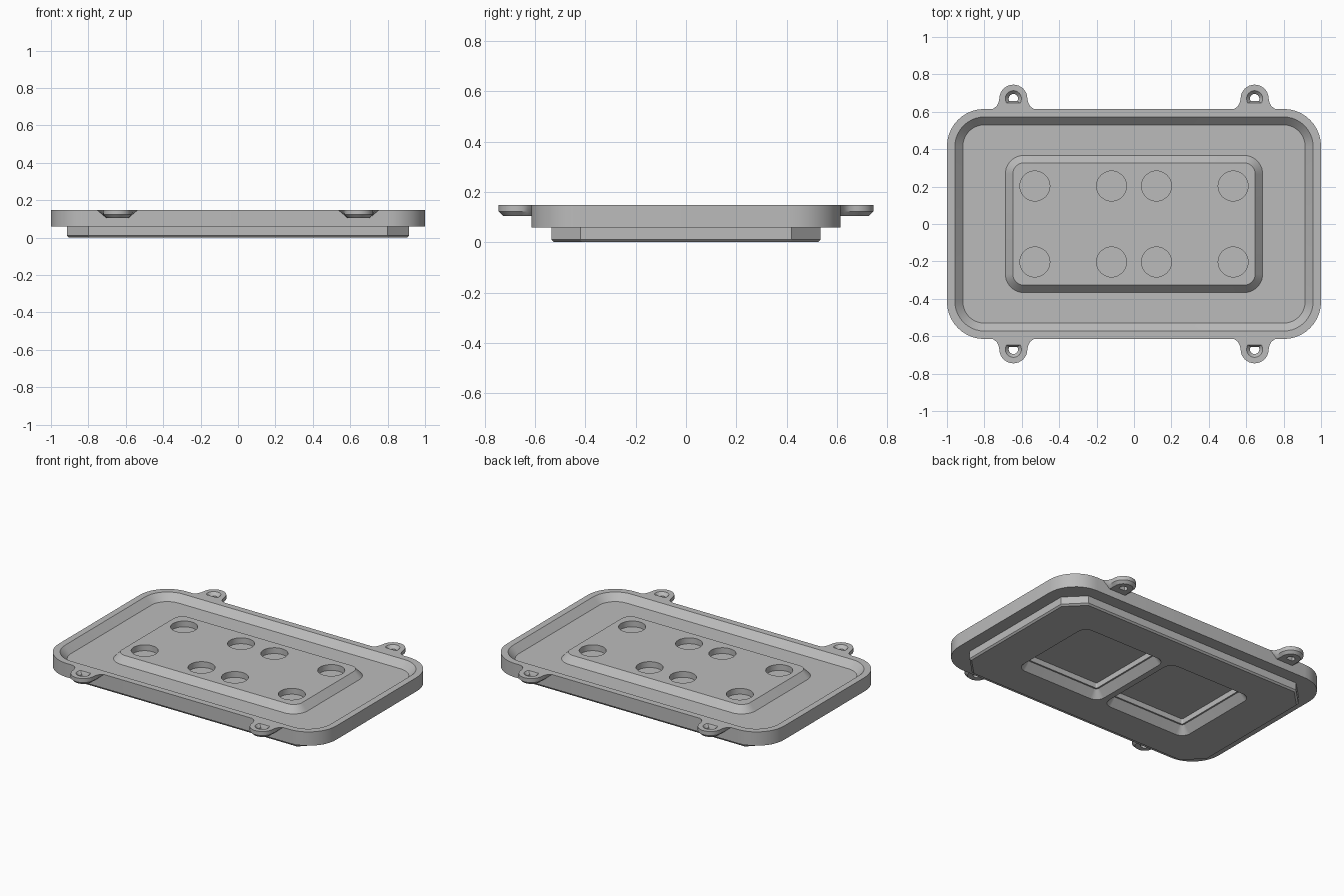
import bpy
import bmesh
from math import pi, cos, sin
from mathutils import Vector

cube = bpy.data.objects.get("Cube")
if cube:
    bpy.data.objects.remove(cube)

grey = bpy.data.materials.new("light grey")
grey.use_nodes = True
grey.diffuse_color = (0.5, 0.5, 0.5, 1)
grey.node_tree.nodes["Principled BSDF"].inputs["Base Color"].default_value = (0.5, 0.5, 0.5, 1)

STEPS = 10      # segments per rounded corner
TOP = 0.148     # rim height
FLANGE = 0.058  # underside of the flange
FLOOR = 0.105   # tray floor


def rounded(hx, hy, r, z, centre=(0, 0), flat=False):
    """Ring of a rectangle with rounded (or straight chamfered) corners."""
    ring = []
    for q, (sx, sy) in enumerate([(1, 1), (-1, 1), (-1, -1), (1, -1)]):
        corner = Vector((centre[0] + sx * (hx - r), centre[1] + sy * (hy - r), z))
        arc = [Vector((cos(a), sin(a), 0)) * r
               for a in ((q + i / STEPS) * pi / 2 for i in range(STEPS + 1))]
        if flat:
            arc = [arc[0].lerp(arc[-1], i / STEPS) for i in range(STEPS + 1)]
        ring += [corner + p for p in arc]
    return ring


def loft(name, rings, closed=False):
    """Skin rings with equal counts; cap the ends or close into a loop."""
    bm = bmesh.new()
    rows = [[bm.verts.new(p) for p in ring] for ring in rings]
    n = len(rows[0])
    pairs = list(zip(rows, rows[1:]))
    if closed:
        pairs.append((rows[-1], rows[0]))
    else:
        bm.faces.new(rows[0])
        bm.faces.new(rows[-1])
    for a, b in pairs:
        for i in range(n):
            j = (i + 1) % n
            bm.faces.new((a[i], a[j], b[j], b[i]))
    bmesh.ops.remove_doubles(bm, verts=bm.verts, dist=0.00001)
    bmesh.ops.recalc_face_normals(bm, faces=bm.faces)
    mesh = bpy.data.meshes.new(name)
    bm.to_mesh(mesh)
    bm.free()
    mesh.materials.append(grey)
    obj = bpy.data.objects.new(name, mesh)
    bpy.context.collection.objects.link(obj)
    return obj


def activate(obj):
    bpy.ops.object.select_all(action='DESELECT')
    obj.select_set(True)
    bpy.context.view_layer.objects.active = obj


def cut(obj, cutter):
    cutter.hide_render = True
    mod = obj.modifiers.new("cut", 'BOOLEAN')
    mod.operation = 'DIFFERENCE'
    mod.solver = 'EXACT'
    mod.object = cutter
    activate(obj)
    bpy.ops.object.modifier_apply(modifier=mod.name)
    bpy.data.objects.remove(cutter)


def finish(obj):
    activate(obj)
    bpy.ops.object.shade_smooth_by_angle(angle=0.5)


# Tray: chamfered base, rounded flange, sloped rim, floor and raised island
tray = loft("tray", [
    rounded(0.905, 0.525, 0.112, 0, flat=True),
    rounded(0.915, 0.535, 0.115, 0.01, flat=True),
    rounded(0.915, 0.535, 0.115, FLANGE, flat=True),
    rounded(1.0, 0.615, 0.2, FLANGE),
    rounded(1.0, 0.615, 0.2, TOP),
    rounded(0.958, 0.573, 0.16, TOP),
    rounded(0.915, 0.53, 0.115, FLOOR),
    rounded(0.688, 0.367, 0.1, FLOOR),
    rounded(0.648, 0.327, 0.06, TOP),
])

# Two stepped pockets under the island, with a rib between them
for side in (-1, 1):
    profile = [(0, -0.02), (0, 0), (0.04, 0.05), (0.05, 0.05), (0.05, 0.085)]
    cut(tray, loft("pocket_cutter", [
        rounded(0.31 - d, 0.31 - d, 0.06 - d, z, (side * 0.33, 0)) for d, z in profile]))

# Eight blind round holes in the island top
for x in (-0.53, -0.12, 0.12, 0.53):
    for y in (-0.203, 0.203):
        cut(tray, loft("hole_cutter", [
            rounded(0.08, 0.08, 0.08, z, (x, y)) for z in (0.11, 0.18)]))
finish(tray)


def lug_outline(flare, r, z):
    """Half-round tab that widens by flare where it meets the tray."""
    half = [(r + flare, -0.07), (r + flare, -0.055), (r + flare * 0.4, -0.04),
            (r + flare * 0.1, -0.018)]
    arc = [(r * cos(i * pi / 16), r * sin(i * pi / 16)) for i in range(17)]
    points = half + arc + [(-x, y) for x, y in reversed(half)]
    return [Vector((x, y, z)) for x, y in points]


def lug_hole(r, z):
    ring = []
    for p in lug_outline(0.035, 0.075, 0):
        q = p.normalized() * r
        q.z = z
        ring.append(q)
    return ring


# Four mounting lugs with countersunk through holes
for sx, side_name in ((-1, "right"), (1, "left")):
    for sy, end_name in ((-1, "front"), (1, "back")):
        rings = [
            lug_outline(0.035, 0.075, TOP),
            lug_outline(0.004, 0.075, 0.122),
            lug_outline(0.002, 0.058, FLOOR),
            lug_hole(0.025, FLOOR),
            lug_hole(0.025, 0.128),
            lug_hole(0.043, TOP),
        ]
        place = Vector((sx * 0.645, sy * 0.67, 0))
        rings = [[Vector((p.x, p.y * sy, p.z)) + place for p in ring] for ring in rings]
        finish(loft(f"{end_name}_{side_name}_lug", rings, closed=True))
